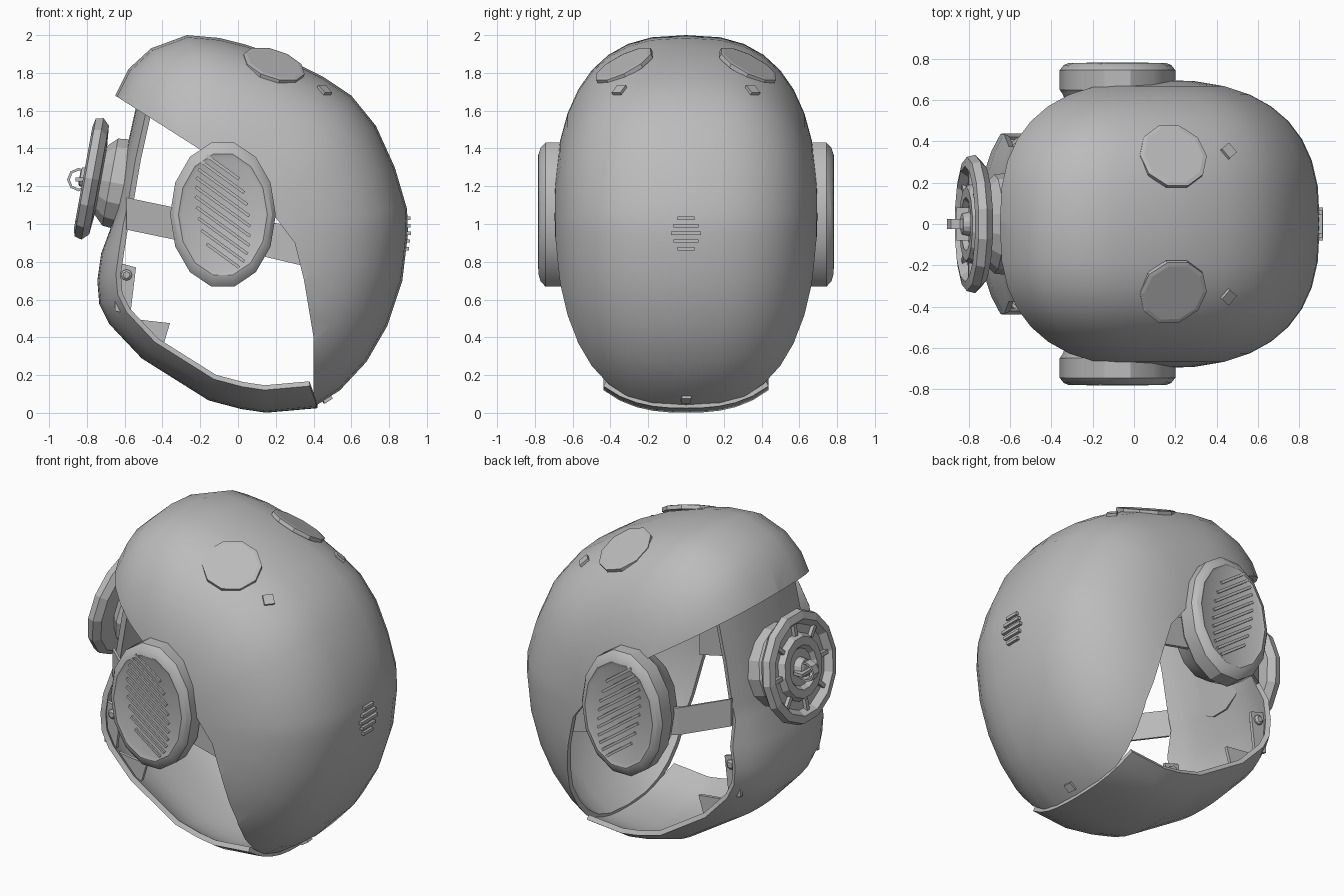
import bpy, bmesh, math
from mathutils import Vector, Matrix

if "Cube" in bpy.data.objects:
    bpy.data.objects.remove(bpy.data.objects["Cube"])

GREY = bpy.data.materials.new("plain grey")
GREY.diffuse_color = (0.5, 0.5, 0.5, 1)
GREY.use_nodes = True
GREY.node_tree.nodes["Principled BSDF"].inputs["Base Color"].default_value = GREY.diffuse_color
N_EXP, HALF_W, CX, CZ = 2.6, 0.7, 0.08, 1.0


def make(name, verts, faces, smooth=None):
    me = bpy.data.meshes.new(name)
    me.from_pydata([tuple(v) for v in verts], [], faces)
    bm = bmesh.new()
    bm.from_mesh(me)
    bmesh.ops.remove_doubles(bm, verts=bm.verts, dist=1e-5)
    bmesh.ops.recalc_face_normals(bm, faces=bm.faces)
    bm.to_mesh(me)
    bm.free()
    me.materials.append(GREY)
    ob = bpy.data.objects.new(name, me)
    bpy.context.collection.objects.link(ob)
    if smooth:
        soften(ob, smooth)
    return ob


def activate(ob):
    bpy.ops.object.select_all(action='DESELECT')
    ob.select_set(True)
    bpy.context.view_layer.objects.active = ob


def soften(ob, deg):
    activate(ob)
    bpy.ops.object.shade_smooth_by_angle(angle=math.radians(deg))


def apply_mod(ob, kind, **props):
    m = ob.modifiers.new(kind, kind)
    for k, v in props.items():
        setattr(m, k, v)
    activate(ob)
    bpy.ops.object.modifier_apply(modifier=m.name)


def prism(name, pts, y0, y1):
    n = len(pts)
    verts = [(x, y, z) for y in (y0, y1) for x, z in pts]
    faces = [tuple(range(n)), tuple(range(n, 2 * n))]
    faces += [(i, (i + 1) % n, n + (i + 1) % n, n + i) for i in range(n)]
    return make(name, verts, faces)


def box(name, size, mat):
    sx, sy, sz = (s / 2 for s in size)
    vs = [mat @ Vector((x, y, z)) for x in (-sx, sx) for y in (-sy, sy) for z in (-sz, sz)]
    return make(name, vs, [(0, 1, 3, 2), (4, 5, 7, 6), (0, 1, 5, 4),
                           (2, 3, 7, 6), (0, 2, 6, 4), (1, 3, 7, 5)])


def lathe(name, prof, mat, n=16, sx=1, sy=1, smooth=None):
    """Rings of (radius, height) about local z, with both ends capped."""
    vs = [mat @ Vector((sx * r * math.cos(2 * math.pi * k / n),
                        sy * r * math.sin(2 * math.pi * k / n), h))
          for r, h in prof for k in range(n)]
    fs = [(i * n + k, i * n + (k + 1) % n, (i + 1) * n + (k + 1) % n, (i + 1) * n + k)
          for i in range(len(prof) - 1) for k in range(n)]
    fs += [tuple(range(n)), tuple(range((len(prof) - 1) * n, len(prof) * n))]
    return make(name, vs, fs, smooth)


def frame(loc, normal):
    return Matrix.Translation(loc) @ Vector(normal).to_track_quat('Z', 'Y').to_matrix().to_4x4()


def shrink(y):
    return max(0.0, 1 - (abs(y) / HALF_W) ** N_EXP) ** (1 / N_EXP)


def inflate(p, y):
    r = shrink(y)
    return (CX + (p[0] - CX) * r, y, CZ + (p[1] - CZ) * r)


# Dome: side outline inflated sideways, hollowed, then cut by the face opening
outline = [(-.65, 1.68), (-.58, 1.82), (-.46, 1.93), (-.27, 2.0), (-.1, 1.985), (.04, 1.95),
           (.25, 1.88), (.45, 1.78), (.6, 1.68), (.73, 1.52), (.83, 1.3), (.895, 1.08),
           (.9, .95), (.87, .7), (.79, .46), (.68, .27), (.54, .12), (.4, .03), (.15, .02),
           (-.15, .07), (-.5, .3), (-.68, .5), (-.72, .8), (-.7, 1.2), (-.69, 1.5)]
n, steps = len(outline), 18
verts, faces = [], []
for j in range(1, steps):
    s = math.sin(-math.pi / 2 + math.pi * j / steps)
    y = math.copysign(HALF_W * abs(s) ** (2 / N_EXP), s) if abs(s) > 1e-6 else 0
    verts += [inflate(p, y) for p in outline]
faces = [(j * n + i, j * n + (i + 1) % n, (j + 1) * n + (i + 1) % n, (j + 1) * n + i)
         for j in range(steps - 2) for i in range(n)]
verts += [(CX, -HALF_W, CZ), (CX, HALF_W, CZ)]
a, last = len(verts) - 2, (steps - 2) * n
for i in range(n):
    faces += [(a, i, (i + 1) % n), (a + 1, last + i, last + (i + 1) % n)]
dome = make("helmet_dome", verts, faces)
apply_mod(dome, 'SOLIDIFY', thickness=0.03, offset=-1)
cutter = prism("opening_cutter", [(-.8, 1.775), (-.21, 1.4), (-.05, 1.28), (.15, 1.1), (.3, .9),
                                  (.35, .7), (.4, .4), (.4, -.2), (-1.2, -.2), (-1.2, 1.775)], -1, 1)
cutter.hide_render = True
apply_mod(dome, 'BOOLEAN', operation='DIFFERENCE', solver='EXACT', object=cutter)
bpy.data.objects.remove(cutter)
soften(dome, 35)
bpy.context.view_layer.update()

# Face mask and chin guard: one curved band from brim to neck
band = [(-.52, 1.64), (-.58, 1.37), (-.63, 1.08), (-.65, 1.0), (-.71, .84), (-.73, .7),
        (-.72, .58), (-.67, .48), (-.5, .3), (-.15, .08), (.02, .035), (.15, .016), (.42, .04)]
m = 10
verts = [inflate(p, (.37 if p[1] > .9 else .43) * (2 * k / m - 1)) for p in band for k in range(m + 1)]
faces = [(i * (m + 1) + k, i * (m + 1) + k + 1, (i + 1) * (m + 1) + k + 1, (i + 1) * (m + 1) + k)
         for i in range(len(band) - 1) for k in range(m)]
mask = make("face_mask_and_chin_guard", verts, faces)
apply_mod(mask, 'SOLIDIFY', thickness=0.03, offset=0)
soften(mask, 35)


def on_dome(origin, direction):
    hit, loc, nor, _ = dome.ray_cast(Vector(origin), Vector(direction))
    return frame(loc, nor)


for side, tag in ((-1, "right"), (1, "left")):
    # Round flush caps and small studs on the crown
    f = on_dome((.19, side * .33, 3), (0, 0, -1))
    lathe("crown_cap_" + tag, [(.17, -.02), (.17, .004), (.15, .008)], f, 10)
    f = on_dome((.455, side * .35, 3), (0, 0, -1))
    box("crown_stud_" + tag, (.06, .06, .03), f)

    # Ear cups with an oval rim and inner cushion
    f = frame((-.08, 0, 1.05), (0, side, 0))
    lathe("ear_cup_" + tag, [(.75, .5), (.85, .56), (.95, .63), (1, .65), (1, .745), (.93, .77),
                             (.84, .78), (.78, .772)], f, 14, .28, .39, 30)
    # Slanted grille slats on the cup face
    tilt = Matrix.Rotation(math.radians(36), 4, 'Y')
    for k in range(10):
        z = 1.30 - .052 * k
        length = .36 * math.sqrt(max(.12, 1 - ((z - 1.065) / .29) ** 2))
        box("ear_slat_" + tag, (length, .02, .016),
            Matrix.Translation((-.08, side * .773, z)) @ tilt)

    # Strap from the mask through the ear cup to the dome
    path = [(-.59, .38, 1.055, .085), (-.35, .56, 1.005, .085), (0, .61, .95, .09), (.34, .62, .88, .1)]
    verts = [(x, side * (y + t), z + h * d) for x, y, z, h in path
             for t, d in ((0, -1), (0, 1), (.02, 1), (.02, -1))]
    faces = [(4 * i + k, 4 * i + (k + 1) % 4, 4 * i + 4 + (k + 1) % 4, 4 * i + 4 + k)
             for i in range(3) for k in range(4)] + [(0, 1, 2, 3), (12, 13, 14, 15)]
    make("strap_" + tag, verts, faces)

    # Inner tabs with bolts
    y = side * .38
    prism("upper_tab_" + tag, [(-.65, .8), (-.54, .77), (-.57, .52), (-.65, .54)], y - .01, y + .01)
    prism("lower_tab_" + tag, [(-.58, .5), (-.36, .475), (-.395, .36), (-.5, .4)], y - .01, y + .01)
    lathe("tab_bolt_" + tag, [(.03, -.03), (.03, .02), (.018, .03)],
          frame((-.59, y, .73), (0, side, 0)), 8)

# Rear vent and lower rear stud
for k in range(5):
    w = (.09, .13, .16, .13, .09)[k]
    f = on_dome((2, 0, .87 + .04 * k), (-1, 0, 0))
    box("rear_vent_slat", (.03, w, .018), Matrix.Translation(f.translation))
box("rear_stud", (.05, .05, .03), on_dome((2, 0, .075), (-1, 0, 0)))

# Mouthpiece: tilted stepped disc on a neck
axis = Vector((-.66, 0, .12)).normalized()
f = frame((-.775, 0, 1.24), axis)
lathe("mouthpiece_disc", [(.25, -.19), (.24, -.1), (.19, -.05), (.3, -.04), (.335, -.005), (.325, .035),
                          (.28, .045), (.25, .005), (.2, .005), (.18, .04), (.13, .04), (.11, .015),
                          (.06, .015), (.05, .06), (.03, .065)], f, 14)
for k in range(8):
    r = Matrix.Rotation(math.pi * k / 4, 4, 'Z') @ Matrix.Translation((.225, 0, .012))
    box("mouthpiece_spoke", (.07, .025, .03), f @ r)

# Ring handle in the middle of the mouthpiece
seg, ring = 8, []
for k in range(seg):
    c, s = math.cos(2 * math.pi * k / seg), math.sin(2 * math.pi * k / seg)
    ring += [(-.843 + r * c, y, 1.235 + r * s) for r, y in
             ((.062, -.025), (.062, .025), (.048, .025), (.048, -.025))]
make("mouthpiece_ring", ring, [(4 * k + i, 4 * k + (i + 1) % 4, 4 * ((k + 1) % seg) + (i + 1) % 4,
                                4 * ((k + 1) % seg) + i) for k in range(seg) for i in range(4)])
box("mouthpiece_crossbar", (.06, .16, .02), Matrix.Translation((-.83, 0, 1.235)))
